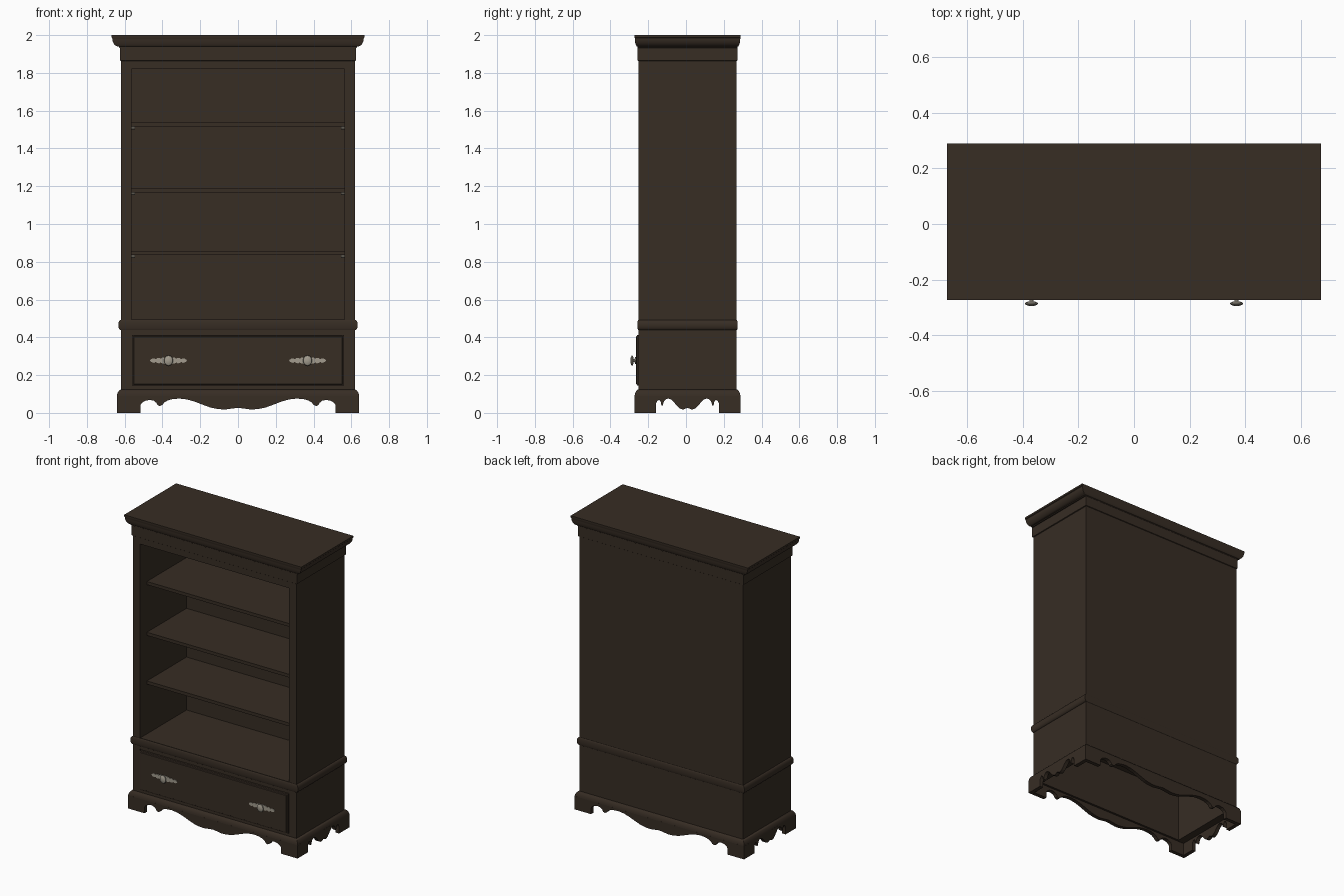
import bpy, bmesh, math
from mathutils import Vector

if "Cube" in bpy.data.objects:
    bpy.data.objects.remove(bpy.data.objects["Cube"])


def material(name, col):
    m = bpy.data.materials.new(name)
    m.diffuse_color = (*col, 1)
    m.use_nodes = True
    m.node_tree.nodes["Principled BSDF"].inputs["Base Color"].default_value = m.diffuse_color
    return m


WOOD = material("dark_wood", (0.038, 0.026, 0.0175))
METAL = material("aged_pewter", (0.36, 0.33, 0.27))

CY = 0.008               # depth centre of the carcass
HX, HY = 0.619, 0.26     # carcass half sizes
IN = 0.563               # inner half width
FRONT, BACK = CY - HY, CY + HY


def finish(name, bm, mat, smooth=False):
    bmesh.ops.recalc_face_normals(bm, faces=bm.faces)
    me = bpy.data.meshes.new(name)
    bm.to_mesh(me)
    bm.free()
    me.materials.append(mat)
    ob = bpy.data.objects.new(name, me)
    bpy.context.collection.objects.link(ob)
    if smooth:
        bpy.ops.object.select_all(action='DESELECT')
        ob.select_set(True)
        bpy.context.view_layer.objects.active = ob
        bpy.ops.object.shade_smooth_by_angle(angle=math.radians(35))
    return ob


def box(name, x0, x1, y0, y1, z0, z1, mat=WOOD):
    bm = bmesh.new()
    bmesh.ops.create_cube(bm, size=1)
    for v in bm.verts:
        v.co = Vector(((x0 + x1) / 2 + v.co.x * (x1 - x0),
                       (y0 + y1) / 2 + v.co.y * (y1 - y0),
                       (z0 + z1) / 2 + v.co.z * (z1 - z0)))
    return finish(name, bm, mat)


def loft(name, rings, mat, cap=True, smooth=False):
    bm = bmesh.new()
    rows = [[bm.verts.new(p) for p in r] for r in rings]
    n = len(rows[0])
    for a, b in zip(rows, rows[1:]):
        for i in range(n):
            j = (i + 1) % n
            bm.faces.new((a[i], a[j], b[j], b[i]))
    if cap:
        bm.faces.new(rows[0])
        bm.faces.new(rows[-1])
    return finish(name, bm, mat, smooth)


def moulding(name, profile, ox, oy, cap=False):
    """Sweep (offset 0..1, z) around the carcass."""
    rings = []
    for t, z in profile:
        x, y = HX + t * ox, HY + t * oy
        rings.append([(-x, CY - y, z), (x, CY - y, z), (x, CY + y, z), (-x, CY + y, z)])
    return loft(name, rings, WOOD, cap, True)


def prism(name, pts, place, d0, d1, mat):
    return loft(name, [[place(u, w, d) for u, w in pts] for d in (d0, d1)], mat)


# carcass panels
for s, side in ((-1, "left"), (1, "right")):
    a, b = sorted((s * IN, s * HX))
    box(side + "_side_panel", a, b, FRONT, BACK, 0.085, 1.94)
box("back_panel", -IN, IN, BACK - 0.02, BACK, 0.085, 1.94)
box("cabinet_floor", -IN, IN, FRONT, BACK - 0.02, 0.42, 0.495)
box("top_rail", -IN, IN, FRONT, BACK - 0.02, 1.82, 1.94)
box("drawer_bottom_rail", -IN, IN, FRONT, FRONT + 0.02, 0.085, 0.141)
box("drawer_recess_panel", -IN, IN, FRONT + 0.006, FRONT + 0.02, 0.141, 0.42)

# shelves with metal support pins
for i, z in enumerate((0.835, 1.168, 1.515)):
    box(f"shelf_{i + 1}", -IN, IN, -0.18, BACK - 0.02, z, z + 0.022)
    for s in (-1, 1):
        for y in (-0.15, 0.2):
            bm = bmesh.new()
            bmesh.ops.create_cone(bm, segments=10, radius1=0.007, radius2=0.007,
                                  depth=0.018, cap_ends=True)
            for v in bm.verts:
                v.co = Vector((s * 0.555 + v.co.z, y + v.co.x, z - 0.007 + v.co.y))
            finish(f"shelf_pin_{i + 1}", bm, METAL)

# crown, frieze, waist bead and base moulding, all wrapping the carcass
cove = [(0.1, 1.932), (0.24, 1.934)]
cove += [(0.24 + 0.68 * math.sin(a), 1.984 - 0.045 * math.cos(a))
         for a in [math.pi / 2 * k / 8 for k in range(9)]]
cove += [(1, 1.988), (1, 2.0)]
moulding("crown", cove, 0.051, 0.021, True)
moulding("frieze", [(-0.5, 1.862), (1, 1.866), (1, 1.934), (-0.5, 1.936)], 0.006, 0.004)
moulding("waist_bead", [(math.sin(math.pi * k / 10), 0.465 - 0.027 * math.cos(math.pi * k / 10))
                        for k in range(11)], 0.015, 0.006)
moulding("base_moulding", [(0, 0.124), (0.25, 0.122), (0.55, 0.116), (0.8, 0.107),
                           (0.95, 0.097), (1, 0.088), (-0.2, 0.086)], 0.022, 0.02)

# scalloped aprons with bracket feet: half profile as (fraction of foot gap, z)
HALF = [(1, 0), (1, 0.04), (0.985, 0.053), (0.95, 0.064), (0.90, 0.069), (0.86, 0.064),
        (0.835, 0.053), (0.825, 0.042), (0.80, 0.036), (0.775, 0.042), (0.755, 0.055),
        (0.72, 0.066), (0.67, 0.073), (0.60, 0.076), (0.52, 0.071), (0.44, 0.059),
        (0.36, 0.043), (0.28, 0.028), (0.20, 0.020), (0.13, 0.018), (0.06, 0.023), (0, 0.027)]


def apron_outline(half, gap):
    right = [(half, 0.09), (half, 0)] + [(f * gap, z) for f, z in HALF]
    return right + [(-u, w) for u, w in right[-2::-1]]


BX, BY, T = HX + 0.022, HY + 0.02, 0.026
for s, tag in ((-1, "front"), (1, "back")):
    prism(tag + "_apron", apron_outline(BX, 0.517),
          lambda u, w, d: (u, CY + d, w), s * BY, s * (BY - T), WOOD)
for s, tag in ((-1, "left"), (1, "right")):
    prism(tag + "_apron", apron_outline(BY - 0.01, 0.168),
          lambda u, w, d: (d, CY + u, w), s * BX, s * (BX - T), WOOD)

# drawer front with stepped, bevelled edge
rings = []
for inset, y in ((0.003, FRONT + 0.01), (0.003, FRONT - 0.007), (0.010, FRONT - 0.009),
                 (0.013, FRONT - 0.014)):
    x, z0, z1 = IN - inset, 0.141 + inset, 0.416 - inset
    rings.append([(-x, y, z0), (x, y, z0), (x, y, z1), (-x, y, z1)])
loft("drawer_front", rings, WOOD)
DY = FRONT - 0.014

# drawer pulls: ornate back plate and oval knob
q = [(0.098, 0), (0.093, 0.006), (0.086, 0.010), (0.076, 0.012), (0.068, 0.007),
     (0.060, 0.013), (0.050, 0.015), (0.042, 0.010), (0.032, 0.016), (0.015, 0.018)]
plate = q + [(-u, w) for u, w in q[::-1]]
plate += [(u, -w) for u, w in plate[-2:0:-1]]
KNOB = [(0.5, 0.001), (0.45, -0.004), (0.28, -0.007), (0.28, -0.011), (0.75, -0.014),
        (1, -0.018), (0.93, -0.022), (0.65, -0.026), (0.3, -0.028), (0.05, -0.0285)]
for s, tag in ((-1, "left"), (1, "right")):
    cx, cz = s * 0.368, 0.277
    prism(tag + "_pull_plate", plate, lambda u, w, d: (cx + u, d, cz + w),
          DY + 0.001, DY - 0.004, METAL)
    loft(tag + "_knob", [[(cx + 0.024 * r * math.cos(a), DY + y, cz + 0.028 * r * math.sin(a))
                          for a in [math.tau * k / 24 for k in range(24)]] for r, y in KNOB],
         METAL, True, True)
